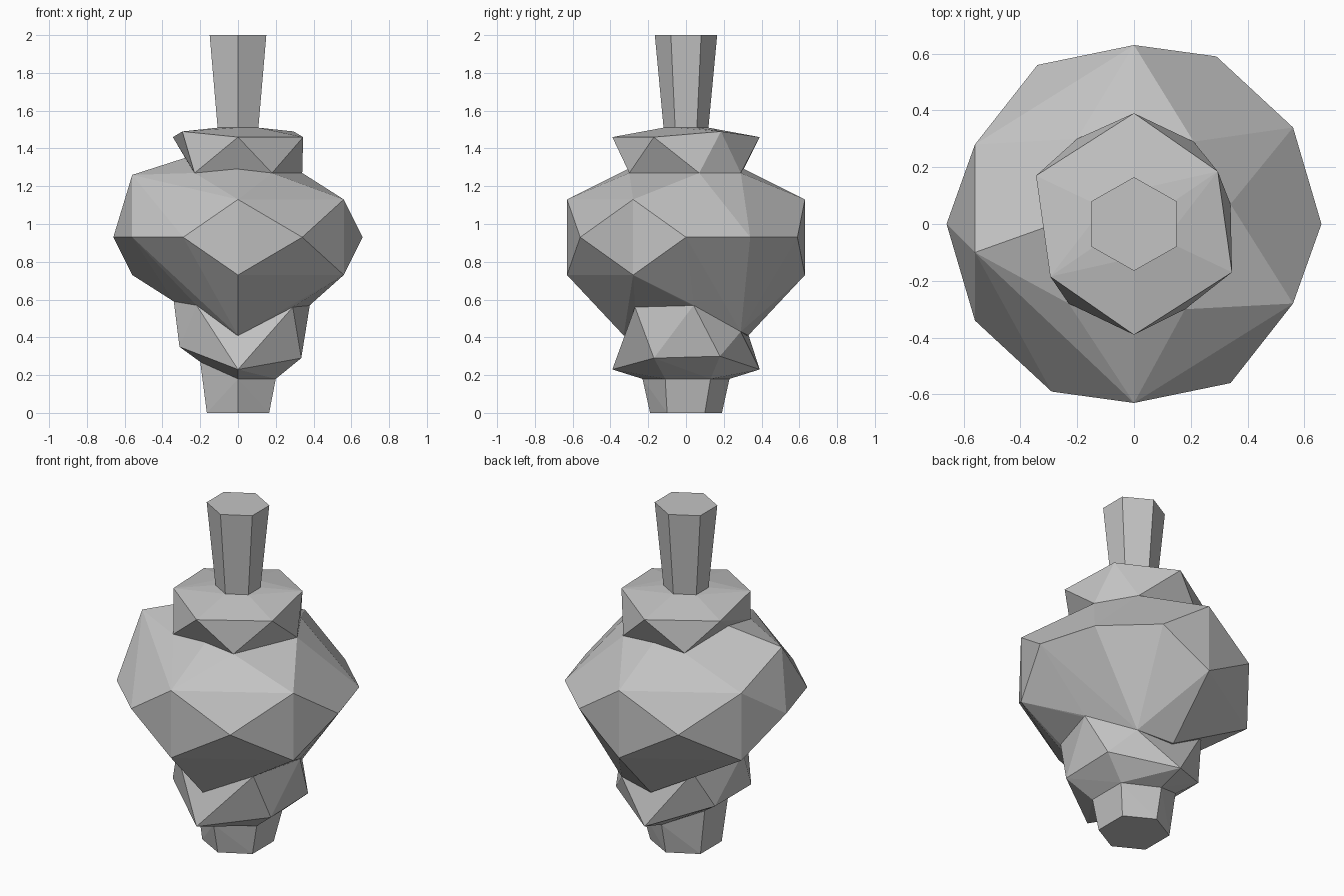
import bpy
import bmesh
import math

default_cube = bpy.data.objects.get("Cube")
if default_cube is not None:
    bpy.data.objects.remove(default_cube, do_unlink=True)

# One plain grey for the whole model
stone = bpy.data.materials.new("plain grey")
stone.use_nodes = True
grey = (0.55, 0.55, 0.55, 1.0)
stone.diffuse_color = grey
for node in stone.node_tree.nodes:
    if node.type == "BSDF_PRINCIPLED":
        node.inputs["Base Color"].default_value = grey


def half_turn(points):
    """The points together with their copies turned half way round z."""
    return points + [(-x, -y, z) for x, y, z in points]


def flipped(points, middle):
    """The points together with their copies mirrored in height."""
    return points + [(x, y, middle + middle - z) for x, y, z in points]


def at_height(points, z):
    return [(x, y, z) for x, y in points]


def faceted_part(name, points):
    """A flat-shaded solid wrapped tightly around the given corners."""
    bm = bmesh.new()
    for point in points:
        bm.verts.new(point)
    bm.verts.ensure_lookup_table()
    bmesh.ops.convex_hull(bm, input=bm.verts[:])
    loose = [v for v in bm.verts if not v.link_faces]
    bmesh.ops.delete(bm, geom=loose, context="VERTS")
    bmesh.ops.dissolve_limit(bm, angle_limit=math.radians(1),
                             verts=bm.verts[:], edges=bm.edges[:])
    bmesh.ops.recalc_face_normals(bm, faces=bm.faces[:])
    mesh = bpy.data.meshes.new(name)
    bm.to_mesh(mesh)
    bm.free()
    mesh.materials.append(stone)
    part = bpy.data.objects.new(name, mesh)
    bpy.context.collection.objects.link(part)
    return part


# Waists shared by neighbouring parts
upper_waist = [(.34, .07, 1.27), (.21, .29, 1.27), (-.2, .3, 1.28),
               (-.28, 0, 1.35), (-.23, -.28, 1.27), (.18, -.3, 1.27)]
lower_waist = [(.29, -.27, .56), (.38, .04, .57), (.22, .29, .43),
               (-.24, .28, .57), (-.34, -.05, .59), (-.22, -.26, .57)]
foot_top = [(0, -.23, .18), (.2, -.11, .18), (.2, .13, .18),
            (0, .23, .18), (-.2, .11, .27), (-.2, -.11, .27)]

# Body: a belt of single corners alternating with stacked pairs
belt_height = .93
belt = half_turn(at_height([(.34, -.56), (.66, 0), (.56, .34), (.29, .59)],
                           belt_height))
pairs = flipped(half_turn(at_height([(0, -.63), (.56, -.28)], 1.13)),
                belt_height)
raised_corner = [(-.56, -.1, 1.26)]
top_ridges = half_turn([(0, -.31, 1.29)])
bottom_tips = half_turn([(0, -.33, .41)])
faceted_part("body", belt + pairs + raised_corner + top_ridges
             + bottom_tips + upper_waist + lower_waist)

# Upper collar under the neck
neck_plan = [(0, -.165), (.15, -.08), (.15, .08)]
neck_foot_plan = [(x * .72, y * .72) for x, y in neck_plan]
neck_foot = half_turn(at_height(neck_foot_plan, 1.51))
collar_rim = half_turn([(0, -.39, 1.46), (.345, -.17, 1.46),
                        (.295, .185, 1.49)])
faceted_part("upper_collar", collar_rim + neck_foot + upper_waist)

# Neck widening towards the top
faceted_part("neck", neck_foot + half_turn(at_height(neck_plan, 2)))

# Lower collar, tilted up on one side
lower_rim = half_turn([(0, -.39, .23)]) + [
    (.335, -.17, .29), (.335, .18, .3), (-.31, .17, .35), (-.31, -.17, .35)]
faceted_part("lower_collar", lower_rim + lower_waist + foot_top)

# Six-sided foot
foot_plan = [(0, -.19), (.165, -.1), (.165, .1)]
faceted_part("foot", foot_top + half_turn(at_height(foot_plan, 0)))
